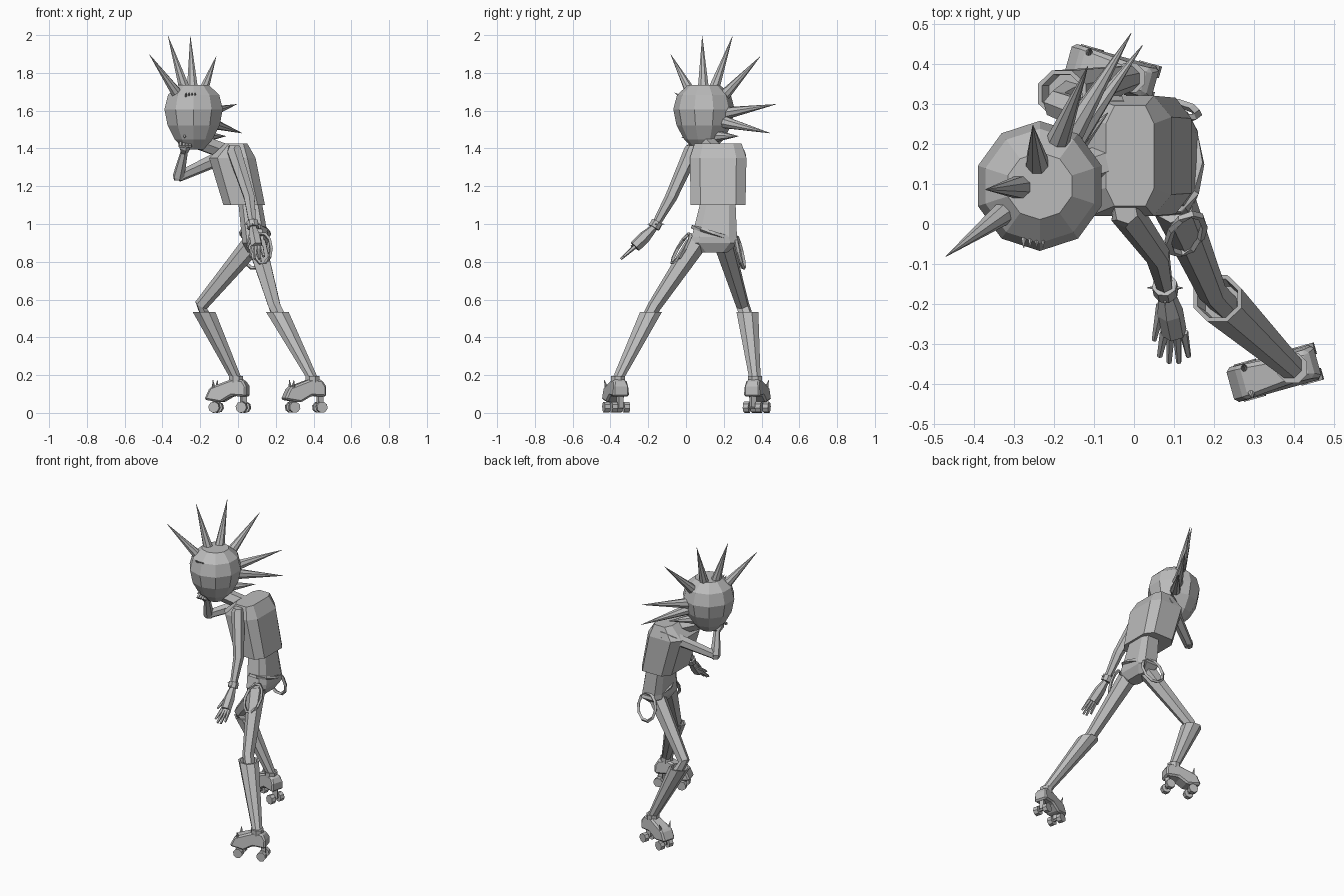
import bpy, bmesh
from math import sin, cos, pi, tau, radians, copysign
from mathutils import Vector

default_cube = bpy.data.objects.get("Cube")
if default_cube:
    bpy.data.objects.remove(default_cube)

shade = .5
color = (shade, shade, shade, 1)
grey = bpy.data.materials.new("plain_grey")
grey.use_nodes = True
grey.diffuse_color = color
grey.node_tree.nodes["Principled BSDF"].inputs["Base Color"].default_value = color


def point(x, y, z):
    return Vector((x, y, z))


UP = point(0, 0, 1)


def skin(name, rings, closed=False):
    """Bridge rings of points into one flat-shaded part."""
    mesh_builder = bmesh.new()
    loops = [[mesh_builder.verts.new(corner) for corner in ring] for ring in rings]
    pairs = list(zip(loops, loops[1:]))
    if closed:
        pairs.append((loops[-1], loops[0]))
    else:
        mesh_builder.faces.new(loops[0])
        mesh_builder.faces.new(loops[-1])
    for lower, upper in pairs:
        for i in range(len(lower)):
            mesh_builder.faces.new((lower[i - 1], lower[i], upper[i], upper[i - 1]))
    bmesh.ops.recalc_face_normals(mesh_builder, faces=mesh_builder.faces)
    mesh = bpy.data.meshes.new(name)
    mesh_builder.to_mesh(mesh)
    mesh_builder.free()
    mesh.materials.append(grey)
    part = bpy.data.objects.new(name, mesh)
    bpy.context.collection.objects.link(part)
    return part


def tube(name, path, radii, sides=6, closed=False):
    """Faceted tube whose rings stand square to its path."""
    rings, last = [], len(path) - 1
    for i, center in enumerate(path):
        after = path[(i + 1) % len(path)] if closed else path[min(i + 1, last)]
        before = path[i - 1] if closed or i else center
        along = (after - before).normalized()
        across = along.cross(point(.3, .9, .3)).normalized()
        over = across.cross(along)
        radius = radii[i] if isinstance(radii, list) else radii
        angles = [tau * k / sides for k in range(sides)]
        rings.append([center + radius * (across * cos(a) + over * sin(a)) for a in angles])
    return skin(name, rings, closed)


def stack(name, levels, sides=8, power=1):
    """Level rings given as center and half widths; a low power makes them boxy."""
    def stretch(value):
        return copysign((abs(value) / cos(pi / sides)) ** power, value)
    angles = [tau * (k + .5) / sides for k in range(sides)]
    return skin(name, [[center + point(wide * stretch(cos(a)), deep * stretch(sin(a)), 0)
                        for a in angles] for center, wide, deep in levels])


def spike(name, base, tip, radius, sides=8):
    return tube(name, [base, tip], [radius, .001], sides)


def hoop(name, center, across, down, thickness, sides=10):
    """Closed oval band spanned by two half axes."""
    angles = [tau * k / sides for k in range(sides)]
    path = [center + across * cos(a) + down * sin(a) for a in angles]
    return tube(name, path, thickness, 4, True)


# Egg-shaped head narrowing to the chin
head = point(-.235, .095, 1.565)
head_levels = []
for k in range(1, 7):
    tilt = pi * k / 7
    width = .15 * sin(tilt) * (1 + .25 * cos(tilt))
    head_levels.append((head + UP * .19 * cos(tilt), width, width))
stack("head", head_levels, 10)
chin = head + point(-.04, -.04, -.12)
spike("nose", chin + UP * .05, chin + point(-.01, -.08, .01), .03, 4)
for k in range(4):
    stud = head + point(k * .016 - .04, -.11, .1)
    spike("brow_stud", stud, stud + point(0, -.045, .03), .011, 5)

# Crest of spikes fanned from brow to nape, bowed to one side
backward, sideward = point(.68, .73, 0), point(-.73, .68, 0)
for k, degrees in enumerate((131, 103, 77, 47, 9, -11), 1):
    a = radians(degrees)
    ray = backward * cos(a) + UP * sin(a) + sideward * .27 * sin(pi * k / 7)
    spike("crest_spike", head + ray * .11, head + ray * .44, .036)
nape = head + backward * .1 - UP * .1
spike("nape_spike", nape, nape + backward * .15, .03)

# Vest, waist with pelvis, neck and sloping belt
chest = point(-.03, .17, 1.35)
tube("neck", [head - UP * .12, chest + UP * .02], .045)
vest_hem = point(.033, .17, 1.1)
stack("vest", [(vest_hem, .11, .145), (chest, .123, .15),
               (chest + point(.02, 0, .075), .06, .125)], power=.5)
hips = point(.09, .15, .93)
stack("waist", [(vest_hem + point(.03, 0, .02), .062, .092), (hips, .07, .12),
                (hips - UP * .03, .068, .13), (hips - UP * .08, .04, .07)], power=.5)
hoop("belt", hips + UP * .02, point(.075, 0, 0), point(0, .12, -.035), .012)

# Loose straps on both hips
hoop("front_hip_strap", hips + point(.04, -.175, -.06), point(.045, .02, 0),
     point(0, -.045, -.08), .01)
hoop("rear_hip_strap", hips + point(0, .135, -.08), point(.07, -.01, 0),
     point(0, .02, -.085), .011)

# Hanging arm with studded wristband
shoulder, elbow = point(-.02, .03, 1.385), point(.06, -.08, 1.14)
wrist = point(.08, -.17, .98)
tube("hanging_arm", [shoulder + UP * .03, shoulder, elbow, wrist], [.03, .042, .032, .02])
band = wrist.lerp(elbow, .12)
tube("wristband", [wrist, wrist.lerp(elbow, .2)], .032, 8)
for quarter in range(4):
    a = quarter * pi / 2
    spike("wrist_stud", band, band + point(cos(a), sin(a), 0) * .045, .012, 5)

# Open hand
knuckles = wrist + point(.02, -.1, -.1)
tube("palm", [wrist, wrist.lerp(knuckles, .5), knuckles], [.02, .033, .032])
for k in (-1.5, -.5, .5, 1.5):
    sideways = point(k, 0, 0)
    reach = point(0, -.075, -.065) * (1.1 - abs(k) / 5)
    tube("finger", [knuckles + sideways * .016, knuckles + sideways * .024 + reach],
         [.012, .007], 5)
thumb = wrist + point(-.01, -.03, -.04)
tube("thumb", [thumb, thumb + point(-.02, -.09, -.06)], [.015, .006], 5)

# Raised arm with its fist under the chin
shoulder, elbow = point(-.05, .28, 1.37), point(-.315, .14, 1.25)
wrist = elbow + point(.03, -.06, .13)
tube("raised_upper_arm", [shoulder + point(.03, .01, 0), shoulder, elbow], [.03, .042, .028])
tube("raised_forearm", [elbow - UP * .02, elbow, wrist], [.024, .032, .02])
fist = wrist + point(.005, -.04, .05)
tube("raised_hand", [wrist, wrist.lerp(fist, .6), fist], [.02, .034, .026])
for k in range(4):
    knuckle = fist + point(k * .017 - .025, 0, 0)
    tube("curled_finger", [knuckle, knuckle + point(0, -.03, -.02)], .01, 5)

shoe_profile = [(0, .085), (0, .14), (.02, .175), (.08, .18),
                (.2, .135), (.23, .07), (.14, .055), (.08, .09)]


def leg(side, hip, knee, cuff, ankle, turn):
    # Thigh, open-topped boot shaft and ankle band
    tube(side + "_thigh", [hip, knee, cuff.lerp(ankle, .15)], [.056, .036, .034])
    stack(side + "_boot_shaft", [(ankle, .03, .03), (cuff, .06, .058), (cuff, .05, .048),
                                 (cuff.lerp(ankle, .08), .045, .043)])
    stack(side + "_ankle_band", [(ankle - UP * .02, .037, .037),
                                 (ankle + UP * .015, .037, .037)])

    # Shoe from a side profile, slimmer at the ankle
    forward = point(-1, turn, 0).normalized()
    across = UP.cross(forward)
    heel = ankle - forward * .065
    heel.z = 0
    shoe = skin(side + "_shoe", [
        [heel + forward * run + UP * rise + across * flip * (.045 if rise < .15 else .034)
         for run, rise in shoe_profile] for flip in (-1, 1)])
    bevel = shoe.modifiers.new("cut_edges", "BEVEL")
    bevel.width = .01
    bevel.segments = 1

    # Wheels on axles, then toe studs
    for run in (.025, .175):
        hub = heel + forward * run + UP * .03
        tube(side + "_truck", [hub, hub + UP * .06], .02, 4)
        tube(side + "_axle", [hub - across * .04, hub + across * .04], .009)
        for flip in (-1, 1):
            wheel = hub + across * flip * .033
            tube(side + "_wheel", [wheel - across * .015, wheel + across * .015], .03, 8)
    for flip in (-1, 1):
        stud = heel + forward * .18 + across * flip * .03 + UP * .13
        spike(side + "_shoe_stud", stud, stud + across * flip * .014 + UP * .045, .011)


leg("front", hips + point(.01, -.1, -.04), point(.195, -.17, .56),
    point(.208, -.185, .535), point(.395, -.36, .18), -.28)
leg("rear", hips + point(-.01, .05, -.03), point(-.195, .3, .57),
    point(-.18, .325, .535), point(-.01, .365, .18), .28)
